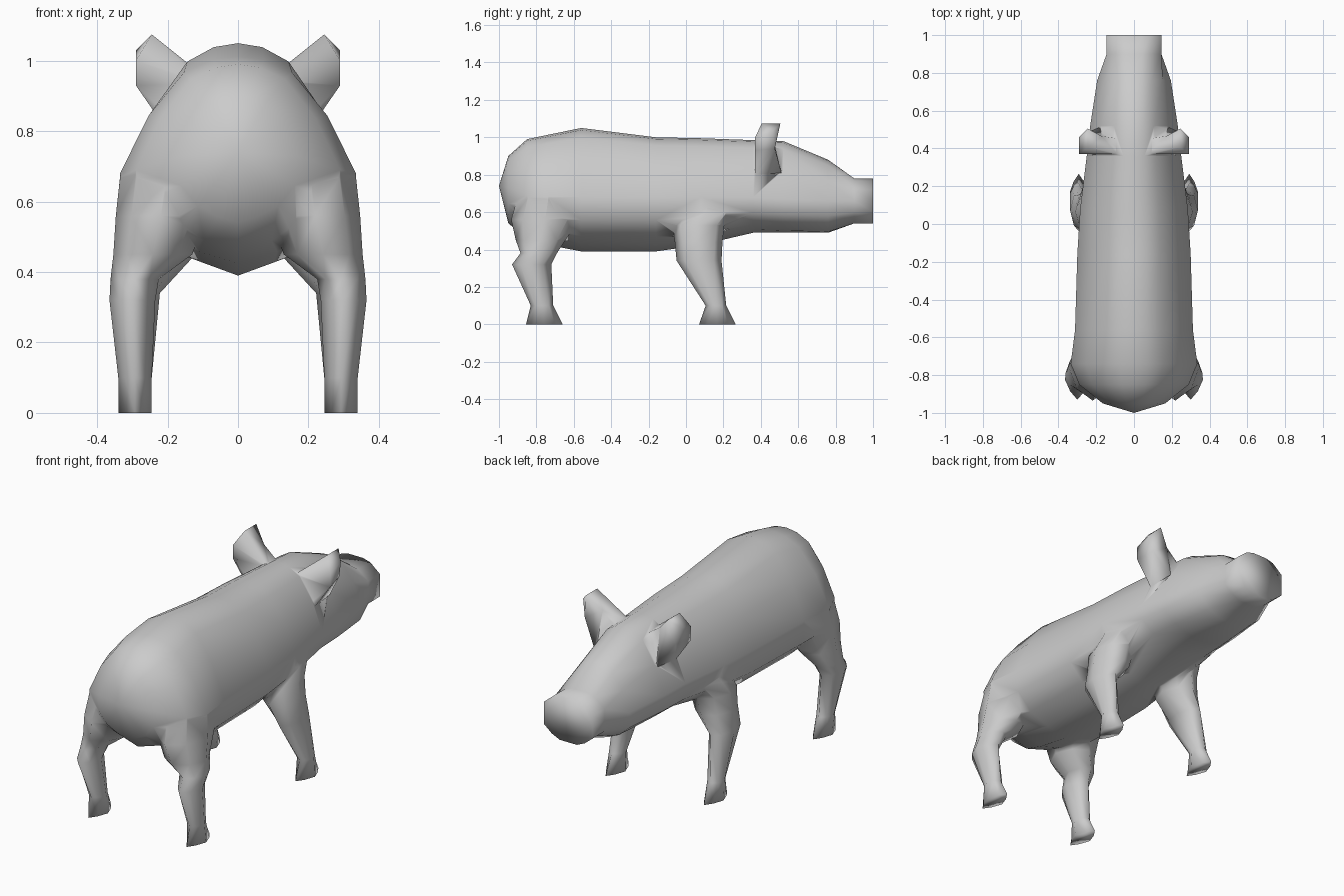
import bpy, bmesh, math

if "Cube" in bpy.data.objects:
    bpy.data.objects.remove(bpy.data.objects["Cube"])

skin = bpy.data.materials.new("grey_skin")
skin.diffuse_color = (0.6, 0.6, 0.6, 1)
skin.use_nodes = True
skin.node_tree.nodes["Principled BSDF"].inputs["Base Color"].default_value = skin.diffuse_color


def finish(bm, name):
    bmesh.ops.recalc_face_normals(bm, faces=bm.faces[:])
    me = bpy.data.meshes.new(name)
    bm.to_mesh(me)
    bm.free()
    me.materials.append(skin)
    ob = bpy.data.objects.new(name, me)
    bpy.context.collection.objects.link(ob)
    return ob


def loft(bm, rings, start=None):
    """Skin a list of closed rings; optionally close the start to a point."""
    vs = [[bm.verts.new(p) for p in r] for r in rings]
    n = len(vs[0])
    for a, b in zip(vs, vs[1:]):
        for i in range(n):
            j = (i + 1) % n
            bm.faces.new((a[i], a[j], b[j], b[i]))
    bm.faces.new(vs[-1])
    if start:
        tip = bm.verts.new(start)
        for i in range(n):
            bm.faces.new((tip, vs[0][i], vs[0][(i + 1) % n]))
    else:
        bm.faces.new(vs[0])


# Body: half cross-sections for trunk and for snout, from top to bottom
TRUNK = [(0, 1), (.22, .97), (.46, .86), (.76, .49), (1, 0),
         (.97, -.42), (.7, -.72), (.33, -.87), (0, -1)]
SNOUT = [(0, 1), (.3, 1), (.6, .9), (1, .5), (1, 0),
         (1, -.5), (.68, -.82), (.35, -1), (0, -1)]


def body_ring(y, hw, top, mid, bot, up, low):
    """up and low blend the upper and lower half from trunk to snout."""
    half = []
    for (tx, tz), (hx, hz) in zip(TRUNK, SNOUT):
        k = low if tz < 0 else up
        x, z = tx + (hx - tx) * k, tz + (hz - tz) * k
        half.append((x * hw, y, mid + z * ((top - mid) if z > 0 else (mid - bot))))
    return half + [(-x, y, z) for x, y, z in half[-2:0:-1]]


# y, half width, top, widest height, bottom, upper blend, lower blend
BODY = [(-.95, .165, .90, .73, .54, 0, .3), (-.85, .29, .99, .69, .46, 0, 0),
        (-.74, .335, 1.013, .68, .425, 0, 0),
        (-.56, .312, 1.05, .68, .39, 0, 0), (-.16, .30, 1.00, .68, .39, 0, 0),
        (.08, .285, .995, .68, .425, 0, 0), (.36, .25, .985, .68, .49, 0, .3),
        (.52, .232, .98, .67, .49, 0, .5), (.76, .195, .88, .66, .49, .1, .8),
        (.90, .145, .78, .66, .54, 1, 1), (1.0, .145, .78, .66, .54, 1, 1)]
bm = bmesh.new()
loft(bm, [body_ring(*r) for r in BODY], start=(0, -1, .74))
body = finish(bm, "body")


# Legs: eight-sided rings given by x range, y range, height and squareness
def leg_ring(x0, x1, y0, y1, z, q, side):
    cx, cy, rx, ry = (x0 + x1) / 2, (y0 + y1) / 2, (x1 - x0) / 2, (y1 - y0) / 2
    pts = [(1, 0), (q, q), (0, 1), (-q, q), (-1, 0), (-q, -q), (0, -1), (q, -q)]
    return [(side * (cx + px * rx), cy + py * ry, z) for px, py in pts]


HIND = [(.245, .34, -.855, -.66, 0, .58), (.245, .34, -.83, -.71, .10, .62),
        (.235, .365, -.93, -.72, .32, .58), (.225, .362, -.885, -.69, .38, .66),
        (.13, .354, -.91, -.645, .45, .66), (.09, .347, -.935, -.57, .56, .66),
        (.08, .334, -.90, -.57, .68, .66), (.06, .20, -.82, -.62, .84, .6)]
FORE = [(.245, .34, .07, .265, 0, .58), (.245, .34, .105, .215, .10, .62),
        (.222, .338, -.05, .19, .34, .66), (.13, .325, -.06, .195, .44, .68),
        (.11, .312, -.07, .205, .53, .7), (.10, .29, -.05, .265, .60, .7),
        (.08, .22, 0, .22, .74, .7)]
parts = []
for side, tag in ((1, "right"), (-1, "left")):
    for rows, name in ((HIND, "hind_leg"), (FORE, "front_leg")):
        bm = bmesh.new()
        loft(bm, [leg_ring(*r, side) for r in rows])
        parts.append(finish(bm, f"{name}_{tag}"))

    # Ear: flat back, tip folded forward, hollow front, root sunk in the head
    P = dict(A=(.07, .37, .935), B=(.20, .37, .80), C=(.29, .37, .93),
             D=(.29, .37, 1.0), E=(.245, .405, 1.075), F=(.29, .46, 1.03),
             G=(.245, .505, 1.075), H=(.17, .465, 1.0), I=(.27, .475, .94),
             J=(.07, .45, .93), K=(.19, .51, .81))
    bm = bmesh.new()
    v = {k: bm.verts.new((x * side, y, z)) for k, (x, y, z) in P.items()}
    for f in ("ABC", "ACD", "ADE", "CDF", "CFI", "DEF", "EGF", "AEH", "EGH",
              "AHJ", "GFI", "GIH", "HIK", "HKJ", "BCI", "BIK", "ABK", "AKJ"):
        bm.faces.new([v[c] for c in f])
    parts.append(finish(bm, f"ear_{tag}"))

# Merge limbs and ears into one continuous skin
for p in parts:
    m = body.modifiers.new("join", 'BOOLEAN')
    m.operation, m.object, m.solver = 'UNION', p, 'EXACT'
bpy.context.view_layer.objects.active = body
body.select_set(True)
for m in list(body.modifiers):
    bpy.ops.object.modifier_apply(modifier=m.name)
for p in parts:
    bpy.data.objects.remove(p)
bpy.ops.object.shade_smooth()
body.name = "pig"
body.data.materials.clear()
body.data.materials.append(skin)
for f in body.data.polygons:
    f.material_index = 0
